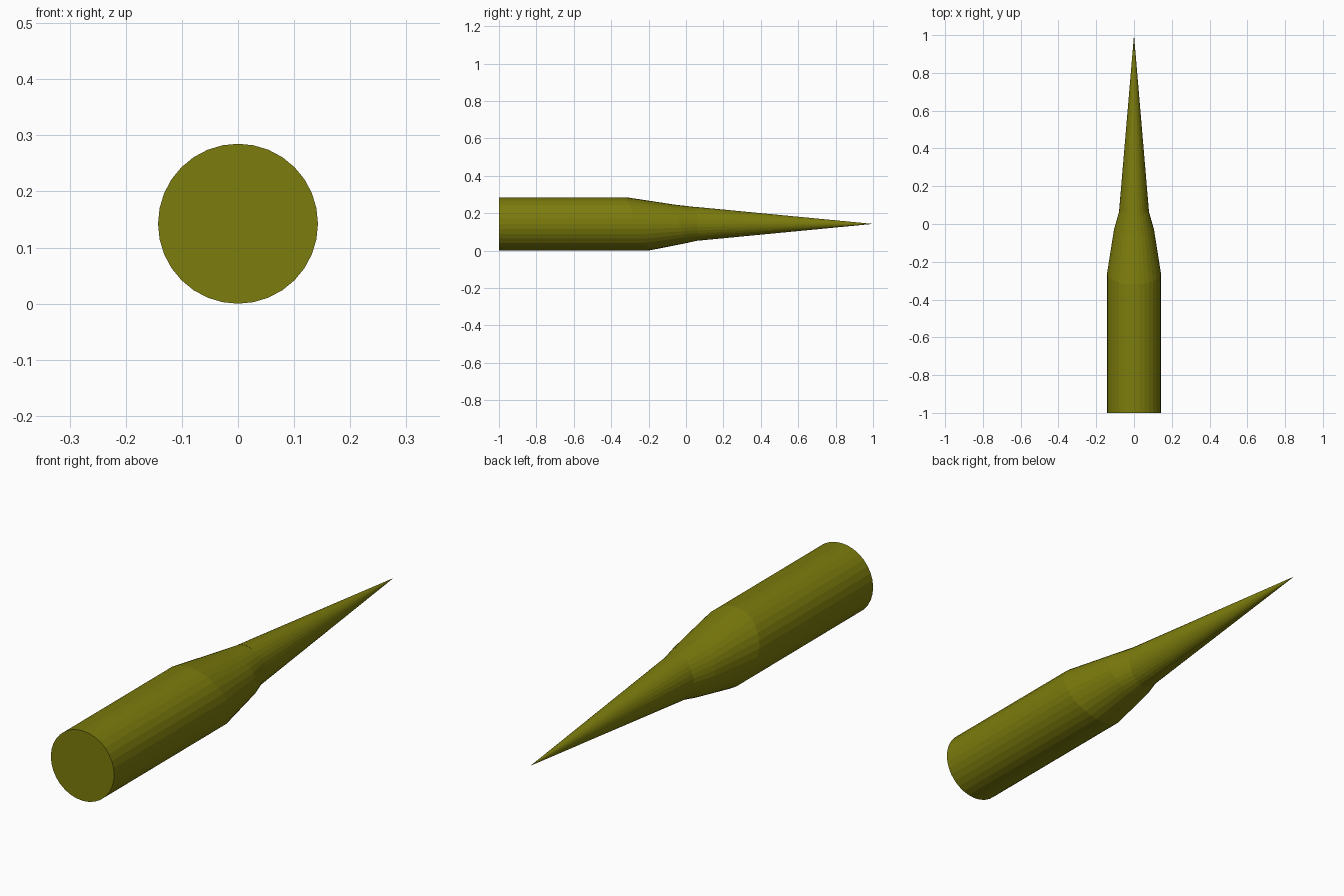
import bpy, bmesh
from math import sin, cos, tau

if "Cube" in bpy.data.objects:
    bpy.data.objects.remove(bpy.data.objects["Cube"])

SIDES = 32
CZ = 0.1425

olive = bpy.data.materials.new("olive")
olive.diffuse_color = (0.20, 0.20, 0.004, 1)
olive.use_nodes = True
olive.node_tree.nodes["Principled BSDF"].inputs["Base Color"].default_value = olive.diffuse_color


def loft(name, rings, tip=None):
    """Loft elliptical rings (y, rx, rz, lean) along y; lean moves the top back."""
    bm = bmesh.new()
    loops = []
    for y, rx, rz, lean in rings:
        loops.append([bm.verts.new((rx * sin(tau * i / SIDES),
                                    y - lean * cos(tau * i / SIDES),
                                    CZ + rz * cos(tau * i / SIDES)))
                      for i in range(SIDES)])
    for a, b in zip(loops, loops[1:]):
        for i in range(SIDES):
            j = (i + 1) % SIDES
            bm.faces.new((a[i], a[j], b[j], b[i]))
    bm.faces.new(loops[0])
    if tip is None:
        bm.faces.new(loops[-1])
    else:
        point = bm.verts.new((0, tip, CZ))
        for i in range(SIDES):
            bm.faces.new((loops[-1][i], loops[-1][(i + 1) % SIDES], point))
    bmesh.ops.recalc_face_normals(bm, faces=bm.faces)
    mesh = bpy.data.meshes.new(name)
    bm.to_mesh(mesh)
    bm.free()
    mesh.materials.append(olive)
    obj = bpy.data.objects.new(name, mesh)
    bpy.context.collection.objects.link(obj)
    return obj


# Straight body whose front rim slants forward at the bottom, then the tapered shoulder
loft("body_and_shoulder", [(-1.0, 0.1425, 0.1425, 0),
                           (-0.26, 0.1425, 0.1425, 0.06),
                           (-0.03, 0.106, 0.103, 0.03),
                           (0.065, 0.079, 0.0885, 0.0)])

# Long needle cone, its base just overlapping the shoulder
loft("needle_tip", [(0.045, 0.081, 0.0915, 0)], tip=1.0)
